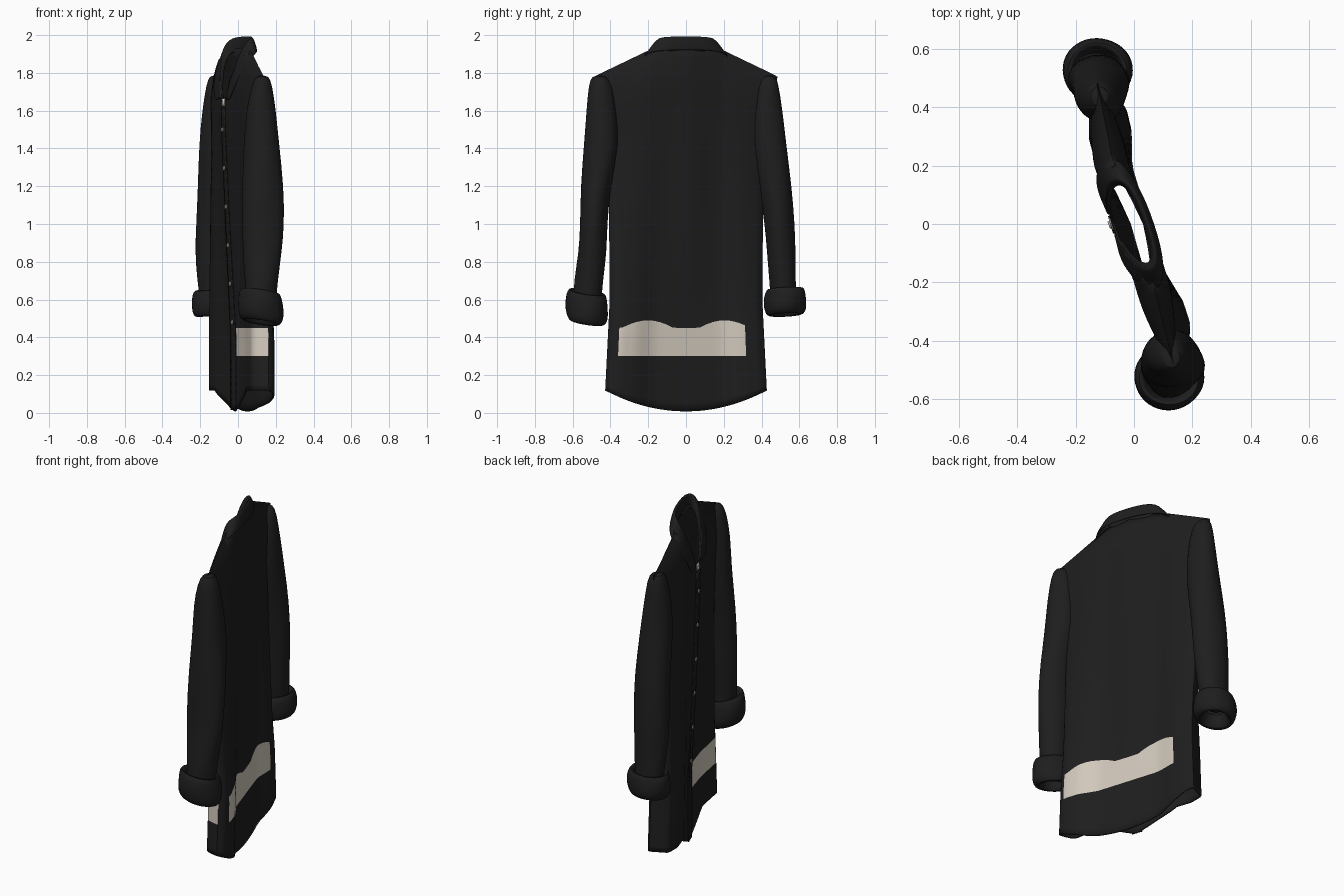
import bpy, bmesh
from math import sin, cos, pi, sqrt
from mathutils import Vector

cube = bpy.data.objects.get("Cube")
if cube:
    bpy.data.objects.remove(cube, do_unlink=True)


def material(name, rgb):
    m = bpy.data.materials.new(name)
    m.use_nodes = True
    m.diffuse_color = (*rgb, 1)
    bsdf = m.node_tree.nodes["Principled BSDF"]
    bsdf.inputs["Base Color"].default_value = (*rgb, 1)
    bsdf.inputs["Roughness"].default_value = 0.9
    return m


BLACK = material("black cloth", (0.013, 0.013, 0.013))
CREAM = material("cream print", (0.65, 0.59, 0.51))
GREY = material("grey button", (0.42, 0.40, 0.37))


def lerp_table(table, t):
    for (a, va), (b, vb) in zip(table, table[1:]):
        if t <= b:
            return va + (vb - va) * max(0, t - a) / (b - a)
    return table[-1][1]


def finish(name, bm, mats, subsurf=0, thick=0):
    bmesh.ops.remove_doubles(bm, verts=bm.verts, dist=0.0004)
    bmesh.ops.recalc_face_normals(bm, faces=bm.faces)
    me = bpy.data.meshes.new(name)
    bm.to_mesh(me)
    bm.free()
    for m in mats:
        me.materials.append(m)
    ob = bpy.data.objects.new(name, me)
    bpy.context.collection.objects.link(ob)
    if thick:
        mod = ob.modifiers.new("thickness", 'SOLIDIFY')
        mod.thickness = thick
        mod.offset = 0
    if subsurf:
        mod = ob.modifiers.new("smooth", 'SUBSURF')
        mod.levels = mod.render_levels = subsurf
    bpy.ops.object.select_all(action='DESELECT')
    ob.select_set(True)
    bpy.context.view_layer.objects.active = ob
    bpy.ops.object.shade_smooth_by_angle(angle=0.9)


def skin(bm, rows, closed=False):
    """Join rows of points into quads."""
    vs = [[bm.verts.new(p) for p in r] for r in rows]
    faces = []
    for i in range(len(vs) - 1):
        n = len(vs[i])
        for j in range(n if closed else n - 1):
            k = (j + 1) % n
            faces.append((i, j, bm.faces.new((vs[i][j], vs[i][k], vs[i + 1][k], vs[i + 1][j]))))
    return faces, vs


# Body shape: half width by height, shoulder midline, hanging folds at the hem
WIDTH = [(0, 0.43), (0.3, 0.415), (0.6, 0.40), (1.25, 0.405), (1.5, 0.44), (1.78, 0.48)]
SHOULDER_X = [(-.48, .135), (-.2, .065), (0, 0), (.2, -.07), (.48, -.125)]
HEM_BACK = [(-1, .16), (-.95, .182), (-.84, .19), (-.65, .165), (-.42, .105), (0, .05),
            (.46, -.01), (.75, -.012), (.93, -.03), (1, -.06)]
HEM_FRONT = [(-1, .16), (-.975, .1), (-.93, .075), (-.7, .058), (-.46, .04), (0, -.015), (.23, -.06),
             (.46, -.115), (.7, -.15), (.9, -.15), (1, -.06)]
COLS, NECK = 36, 0.17


def place(u, v, z):
    """Point at width u, depth v from the shoulder midline."""
    return Vector((lerp_table(SHOULDER_X, u) + v, u, z))


def shoulder(u):
    return 2.01 - 0.48 * abs(u)


def surface(u, z, side):
    a = max(-1, min(1, u / lerp_table(WIDTH, z)))
    edge = sqrt(max(0, 1 - a * a))
    taper = sqrt(min(1, max(0, shoulder(u) - z) / 0.2))
    fold = 0.009 * sin(u * 24 + side) * edge * min(1, max(0, 1.9 - z))
    girth = 0.055 if side > 0 else -0.068
    chest = lerp_table(SHOULDER_X, u) + (girth * edge + fold) * taper
    hem = lerp_table(HEM_BACK if side > 0 else HEM_FRONT, a)
    k = max(0, min(1, (z - 0.4) / 1.1))
    return Vector((hem + (chest - hem) * k, u, z))


def column(a, side):
    ut = a * WIDTH[-1][1]
    if side > 0:
        neckline, rise = 1.93, a * a
        band_top = max(0.45, 0.41 + 0.08 * abs(sin(a * pi)))
    else:
        neckline, rise = 1.62 + 0.3 * abs(ut) / NECK, min(1, 2 * abs(a)) ** 1.2
        band_top = 0.45
    top = min(shoulder(ut), neckline)
    levels = []
    for lo, hi, n in ((0.008 + 0.11 * rise, 0.3, 6), (0.3, band_top, 4), (band_top, top, 30)):
        levels += [lo + (hi - lo) * i / n for i in range(n)]
    return levels + [top]


# Body: a back and a front panel that meet at the sides and shoulders
bm = bmesh.new()
for side in (1, -1):
    params = [sin(pi / 2 * (-1 + 2 * j / COLS)) for j in range(COLS + 1)]
    rows = [[surface(a * lerp_table(WIDTH, z), z, side) for z in column(a, side)] for a in params]
    first, last = (-0.88, 0.75) if side > 0 else (-1, -0.08)
    for i, j, f in skin(bm, rows)[0]:
        mid = (params[i] + params[i + 1]) / 2
        # printed band near the hem
        f.material_index = int(6 <= j < 10 and first < mid < last)
finish("body", bm, [BLACK, CREAM], thick=0.008)

# Button placket down the front
OUT = Vector((-0.007, -0.002, 0))
bm = bmesh.new()
rows = []
for i in range(41):
    z = 0.015 + 1.6 * i / 40
    rows.append([surface(u, z, -1) + OUT for u in (-0.03, -0.015, 0, 0.015, 0.03)])
skin(bm, rows)
finish("button_placket", bm, [BLACK], thick=0.006)

# Buttons
bm = bmesh.new()
for i in range(6):
    z = 0.48 + 0.204 * i
    centre = surface(0, z, -1) + 1.8 * OUT
    ring = [[centre + Vector((dx - 0.35 * r * cos(t), r * cos(t), r * sin(t)))
             for t in [k * pi / 6 for k in range(12)]]
            for dx, r in ((0.004, 0.012), (-0.003, 0.012))]
    _, vs = skin(bm, ring, closed=True)
    bm.faces.new(vs[1])
finish("buttons", bm, [GREY])

# Small tag at the bottom of the neck opening
bm = bmesh.new()
skin(bm, [[place(u, -0.078, z) for u in (-0.02, 0.02)] for z in (1.625, 1.665)])
finish("neck_tag", bm, [CREAM], thick=0.005)

# Collar: stand, fold and fall edges from the back centre to the front
STAND = [(0, .035, 1.91), (.11, .03, 1.91), (.145, 0, 1.9), (.11, -.045, 1.79), (.02, -.068, 1.62)]
FOLD = [(0, .045, 1.997), (.12, .037, 1.995), (.155, 0, 1.98), (.14, -.045, 1.9), (.03, -.084, 1.66)]
FALL = [(0, .07, 1.92), (.15, .062, 1.915), (.25, .01, 1.895), (.2, -.062, 1.79), (.12, -.088, 1.63)]
bm = bmesh.new()
rows = []
for edge in (STAND, FOLD, FALL):
    half = [place(-u, v, z) for u, v, z in reversed(edge[1:])]
    rows.append(half + [place(*p) for p in edge])
rows.insert(2, [f.lerp(l, 0.2) + Vector((0.005, 0, 0.005)) for f, l in zip(rows[1], rows[2])])
skin(bm, rows)
finish("collar", bm, [BLACK], subsurf=2, thick=0.014)


# Sleeves: rings of centre x, centre y, height, radius x, radius y
def tube(name, rings, wrinkle, tilt_x=0.0, tilt_y=0.0):
    bm = bmesh.new()
    rows = []
    for n, (x, y, z, rx, ry) in enumerate(rings):
        row = []
        for k in range(20):
            t = 2 * pi * k / 20
            r = 1 + wrinkle * sin(3 * t + 1.7 * n)
            row.append((x + rx * r * cos(t), y + ry * r * sin(t),
                        z + tilt_x * rx * cos(t) + tilt_y * ry * sin(t)))
        rows.append(row)
    _, vs = skin(bm, rows, closed=True)
    bm.faces.new(vs[0])
    finish(name, bm, [BLACK], subsurf=1)


RIGHT = [(.13, -.46, 1.79, .03, .035), (.125, -.452, 1.74, .055, .065), (.122, -.45, 1.6, .08, .08),
         (.127, -.445, 1.42, .095, .095), (.13, -.477, 1.2, .112, .08), (.132, -.49, 1.0, .112, .072),
         (.13, -.495, .85, .105, .075), (.125, -.515, .7, .088, .078), (.122, -.52, .6, .08, .075)]
LEFT = [(-.12, .44, 1.79, .03, .035), (-.115, .43, 1.74, .055, .06), (-.115, .43, 1.6, .075, .08),
        (-.115, .438, 1.42, .09, .095), (-.115, .475, 1.2, .1, .088), (-.12, .495, 1.0, .105, .08),
        (-.125, .503, .85, .102, .077), (-.125, .512, .7, .09, .07), (-.125, .518, .6, .08, .07)]
CUFF = [(0.5, 0.6), (0.98, 0.72), (1.0, 0.86), (0.86, 0.97), (0.5, 1.03), (0.2, 1.0),
        (0.03, 0.88), (0.0, 0.7), (0.2, 0.55), (0.5, 0.5)]


def cuff(name, x, y, low, high, tilt_x, tilt_y):
    rings = [(x, y, low + (high - low) * h, 0.12 * r, 0.112 * r) for h, r in CUFF]
    tube(name, rings, 0.025, tilt_x, tilt_y)


tube("right_sleeve", RIGHT, 0.035)
tube("left_sleeve", LEFT, 0.035)
cuff("right_cuff", 0.12, -0.525, 0.475, 0.645, -0.15, -0.15)
cuff("left_cuff", -0.125, 0.525, 0.515, 0.66, 0.1, 0.05)
